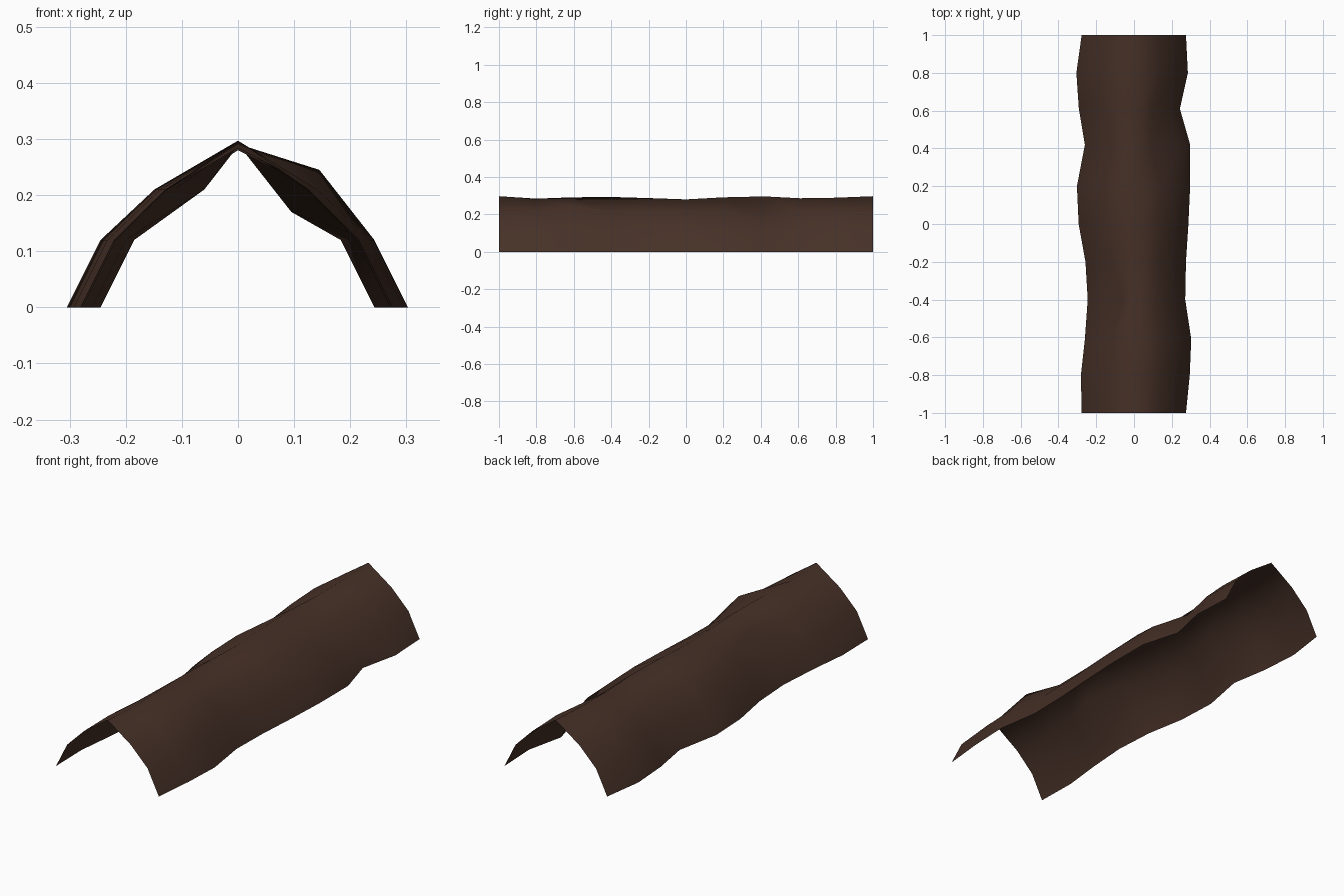
import bpy, bmesh

if "Cube" in bpy.data.objects:
    bpy.data.objects.remove(bpy.data.objects["Cube"])

# Dark bark colour
bark = bpy.data.materials.new("dark_brown_bark")
bark.diffuse_color = (0.061, 0.030, 0.020, 1)
bark.use_nodes = True
bark.node_tree.nodes["Principled BSDF"].inputs["Base Color"].default_value = bark.diffuse_color

# Eleven stations along the length: wavering of each edge and of the ridge
ys = [-1, -0.8, -0.61, -0.4, -0.2, 0, 0.2, 0.42, 0.61, 0.8, 1]
left = [0.277, 0.281, 0.26, 0.245, 0.257, 0.293, 0.302, 0.26, 0.292, 0.305, 0.277]
right = [0.275, 0.295, 0.303, 0.271, 0.275, 0.288, 0.297, 0.297, 0.243, 0.285, 0.275]
ridge = [0.297, 0.284, 0.291, 0.293, 0.287, 0.28, 0.291, 0.296, 0.286, 0.289, 0.297]
shoulder_right = {2: (0.145, 0.245), 7: (0.095, 0.17)}   # knot and dent
shoulder_left = {3: (0.06, 0.21)}


def half_section(edge, shoulder):
    """Edge, flank and shoulder points of one side as (x, z)."""
    return [(edge, 0), (edge - 0.06, 0.12), shoulder or (0.125 + (edge - 0.275) * 0.8, 0.21)]


# Curled bark sheet: loft of the cross-sections
bm = bmesh.new()
rows = []
for i, y in enumerate(ys):
    lhs = [(-x, z) for x, z in half_section(left[i], shoulder_left.get(i))]
    rhs = half_section(right[i], shoulder_right.get(i))[::-1]
    rows.append([bm.verts.new((x, y, z)) for x, z in lhs + [(0, ridge[i])] + rhs])
for a, b in zip(rows, rows[1:]):
    for k in range(len(a) - 1):
        f = bm.faces.new((a[k], a[k + 1], b[k + 1], b[k]))
        f.smooth = True
bm.normal_update()
if sum(f.normal.z for f in bm.faces) < 0:
    bmesh.ops.reverse_faces(bm, faces=bm.faces[:])

mesh = bpy.data.meshes.new("bark_sheet")
bm.to_mesh(mesh)
bm.free()
mesh.materials.append(bark)
bpy.context.collection.objects.link(bpy.data.objects.new("bark_sheet", mesh))
